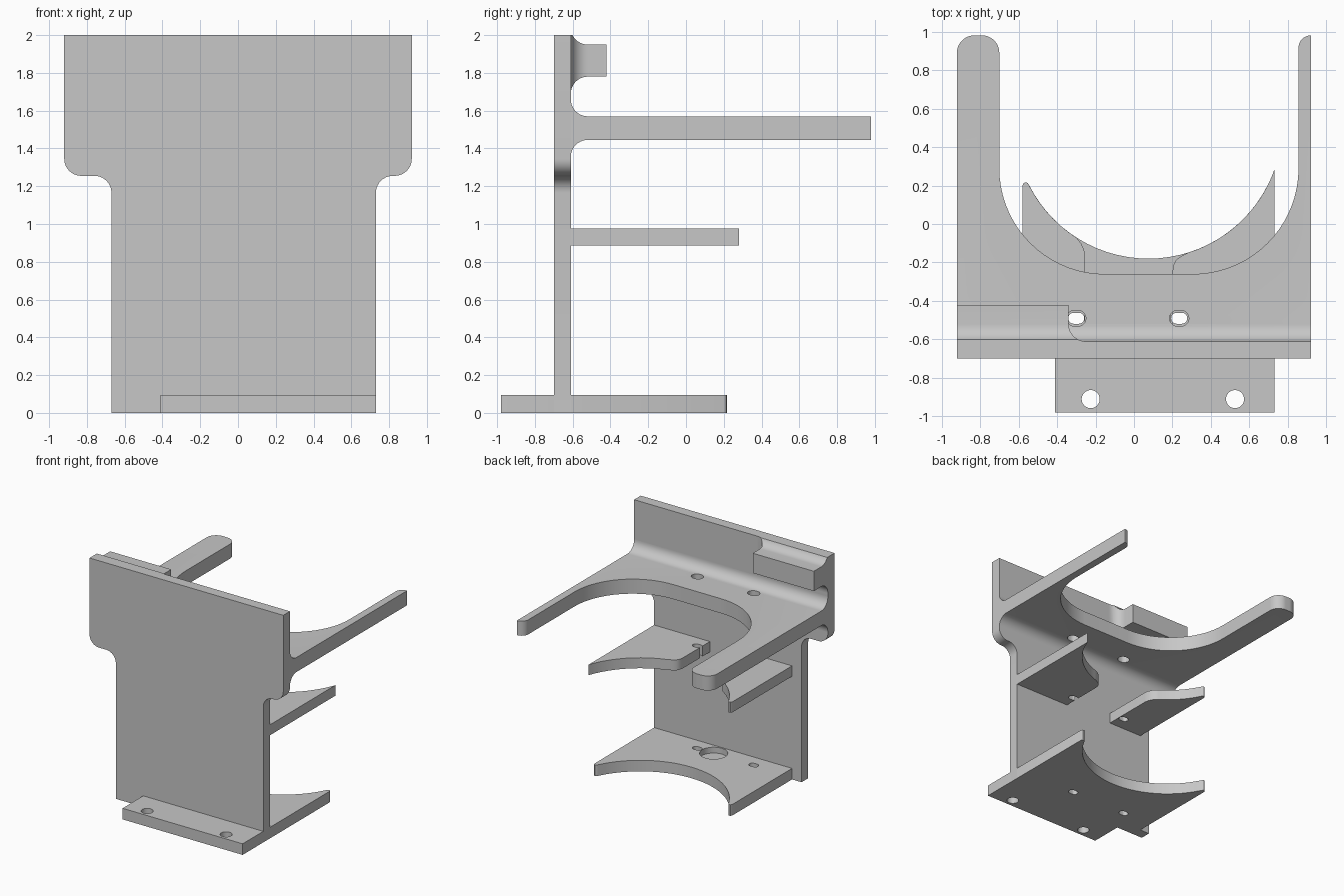
import bpy, bmesh, math
from mathutils import Vector

if "Cube" in bpy.data.objects:
    bpy.data.objects.remove(bpy.data.objects["Cube"], do_unlink=True)

grey = bpy.data.materials.new("plain_grey")
grey.use_nodes = True
grey.diffuse_color = (0.57, 0.57, 0.57, 1)
grey.node_tree.nodes["Principled BSDF"].inputs["Base Color"].default_value = grey.diffuse_color

AXES = {"x": lambda u, v, w: (w, u, v),
        "y": lambda u, v, w: (u, w, v),
        "z": lambda u, v, w: (u, v, w)}


def rounded(corners, steps=10):
    """Outline from (u, v) or (u, v, radius) corners."""
    out = []
    for i, c in enumerate(corners):
        p = Vector(c[:2])
        if len(c) == 2:
            out.append(p)
            continue
        a = (Vector(corners[i - 1][:2]) - p).normalized()
        b = (Vector(corners[(i + 1) % len(corners)][:2]) - p).normalized()
        half = math.acos(max(-1, min(1, a.dot(b)))) / 2
        centre = p + (a + b).normalized() * (c[2] / math.sin(half))
        start = p + a * (c[2] / math.tan(half)) - centre
        end = p + b * (c[2] / math.tan(half)) - centre
        first = math.atan2(start.y, start.x)
        sweep = math.remainder(math.atan2(end.y, end.x) - first, math.tau)
        for k in range(steps + 1):
            t = first + sweep * k / steps
            out.append(centre + Vector((math.cos(t), math.sin(t))) * c[2])
    return out


def prism(name, outline, low, high, axis="z"):
    """Extrude an outline along an axis."""
    bm = bmesh.new()
    face = bm.faces.new([bm.verts.new(AXES[axis](p[0], p[1], low)) for p in outline])
    top = bmesh.ops.extrude_face_region(bm, geom=[face], use_keep_orig=True)["geom"]
    shift = Vector(AXES[axis](0, 0, high - low))
    bmesh.ops.translate(bm, vec=shift, verts=[g for g in top if isinstance(g, bmesh.types.BMVert)])
    bmesh.ops.remove_doubles(bm, verts=bm.verts, dist=0.0002)
    bmesh.ops.recalc_face_normals(bm, faces=bm.faces)
    mesh = bpy.data.meshes.new(name)
    bm.to_mesh(mesh)
    bm.free()
    mesh.materials.append(grey)
    obj = bpy.data.objects.new(name, mesh)
    bpy.context.collection.objects.link(obj)
    return obj


def combine(obj, tool, operation):
    """Apply a boolean and discard the tool."""
    mod = obj.modifiers.new("cut", "BOOLEAN")
    mod.operation, mod.object, mod.solver = operation, tool, "EXACT"
    bpy.context.view_layer.update()
    result = bpy.data.meshes.new_from_object(obj.evaluated_get(bpy.context.evaluated_depsgraph_get()))
    obj.modifiers.clear()
    obj.data = result
    bpy.data.objects.remove(tool, do_unlink=True)


def slot(x, y, length, width):
    r, h = width / 2, length / 2
    return rounded([(x - h, y - r, r), (x + h, y - r, r),
                    (x + h, y + r, r), (x - h, y + r, r)], 8)


def drill(obj, x, y, length, width, low, high):
    combine(obj, prism("cutter", slot(x, y, length, width), low, high), "DIFFERENCE")


# Saddle curve shared by the lower shelves
CX, CY, R = 0.075, 0.514, 0.694


def saddle(x0, x1, steps=28):
    a, b = (math.asin((x - CX) / R) for x in (x0, x1))
    angles = [a + (b - a) * k / steps for k in range(steps + 1)]
    return [(CX + R * math.sin(t), CY - R * math.cos(t)) for t in angles]


left_tip = [(-0.553, 0.213), (-0.562, 0.217), (-0.573, 0.213), (-0.58, 0.198)]
right_tip = [(2 * CX - x, y) for x, y in reversed(left_tip)]
SLOTS = (-0.30, 0.235)
SLOT_Y = -0.49
FRONT, BACK = -0.70, -0.61
IN = BACK - 0.03
r = 0.09

# Upright plate with stepped, rounded shoulders
back_plate = prism("back_plate", rounded([
    (-0.67, 0), (0.73, 0), (0.73, 1.255, r), (0.92, 1.255, r),
    (0.92, 2), (-0.92, 2), (-0.92, 1.255, r), (-0.67, 1.255, r)]), FRONT, BACK, "y")

# Forked upper shelf with fillets where it meets the plate
upper_shelf = prism("upper_shelf", rounded([
    (-0.92, IN), (0.92, IN), (0.92, 0.98), (0.855, 0.98, 0.064),
    (0.855, -0.26, 0.55), (-0.70, -0.26, 0.55), (-0.70, 0.98, r), (-0.92, 0.98, r)], 18), 1.3, 1.72)
shelf_profile = prism("shelf_profile", rounded([
    (-0.8, 1.665), (BACK, 1.665), (BACK, 1.57, r), (1.1, 1.57),
    (1.1, 1.445), (BACK, 1.445, r), (BACK, 1.35), (-0.8, 1.35)]), -1, 1, "x")
combine(upper_shelf, shelf_profile, "INTERSECT")
for x in SLOTS:
    drill(upper_shelf, x, SLOT_Y, 0.10, 0.083, 1.3, 1.8)

# Filleted block near the top of the plate
top_block = prism("top_block", rounded([
    (-0.92, IN), (-0.24, IN), (-0.24, BACK), (-0.34, BACK, r),
    (-0.34, -0.42), (-0.92, -0.42)]), 1.5, 2)
block_profile = prism("block_profile", rounded([
    (-0.8, 1.685), (BACK, 1.685), (BACK, 1.78, r), (-0.42, 1.78),
    (-0.42, 1.95), (BACK, 1.95, r), (BACK, 2.05), (-0.8, 2.05)]), -1, 0, "x")
combine(top_block, block_profile, "INTERSECT")

# Split middle shelf
middle_left = prism("middle_shelf_left", [(0.20, IN), (0.73, IN)] + saddle(0.729, 0.28)
                    + [(0.245, -0.167), (0.22, -0.185), (0.205, -0.212), (0.20, -0.25)], 0.885, 0.975)
middle_right = prism("middle_shelf_right", [(-0.58, IN), (-0.255, IN), (-0.255, -0.17),
                     (-0.259, -0.135), (-0.275, -0.10)] + saddle(-0.30, -0.545) + left_tip, 0.885, 0.975)
for shelf, x in zip((middle_right, middle_left), SLOTS):
    drill(shelf, x, SLOT_Y, 0.083, 0.057, 0.8, 1.1)

# Base with front mounting flange, slots and a shallow round seat
base = prism("base", [(-0.41, -0.98), (0.73, -0.98)] + right_tip + saddle(0.695, -0.545)
             + left_tip + [(-0.58, BACK), (-0.41, BACK)], 0, 0.095)
for x in SLOTS:
    drill(base, x, SLOT_Y, 0.083, 0.057, -0.1, 0.2)
for x in (-0.225, 0.525):
    drill(base, x, -0.91, 0.094, 0.094, -0.1, 0.2)
drill(base, 0.08, SLOT_Y, 0.22, 0.22, 0.045, 0.2)

# Smooth curved walls, keep the edges crisp
bpy.ops.object.select_all(action="DESELECT")
for obj in (back_plate, upper_shelf, top_block, middle_left, middle_right, base):
    obj.select_set(True)
    bpy.context.view_layer.objects.active = obj
bpy.ops.object.shade_smooth_by_angle(angle=math.radians(30))
